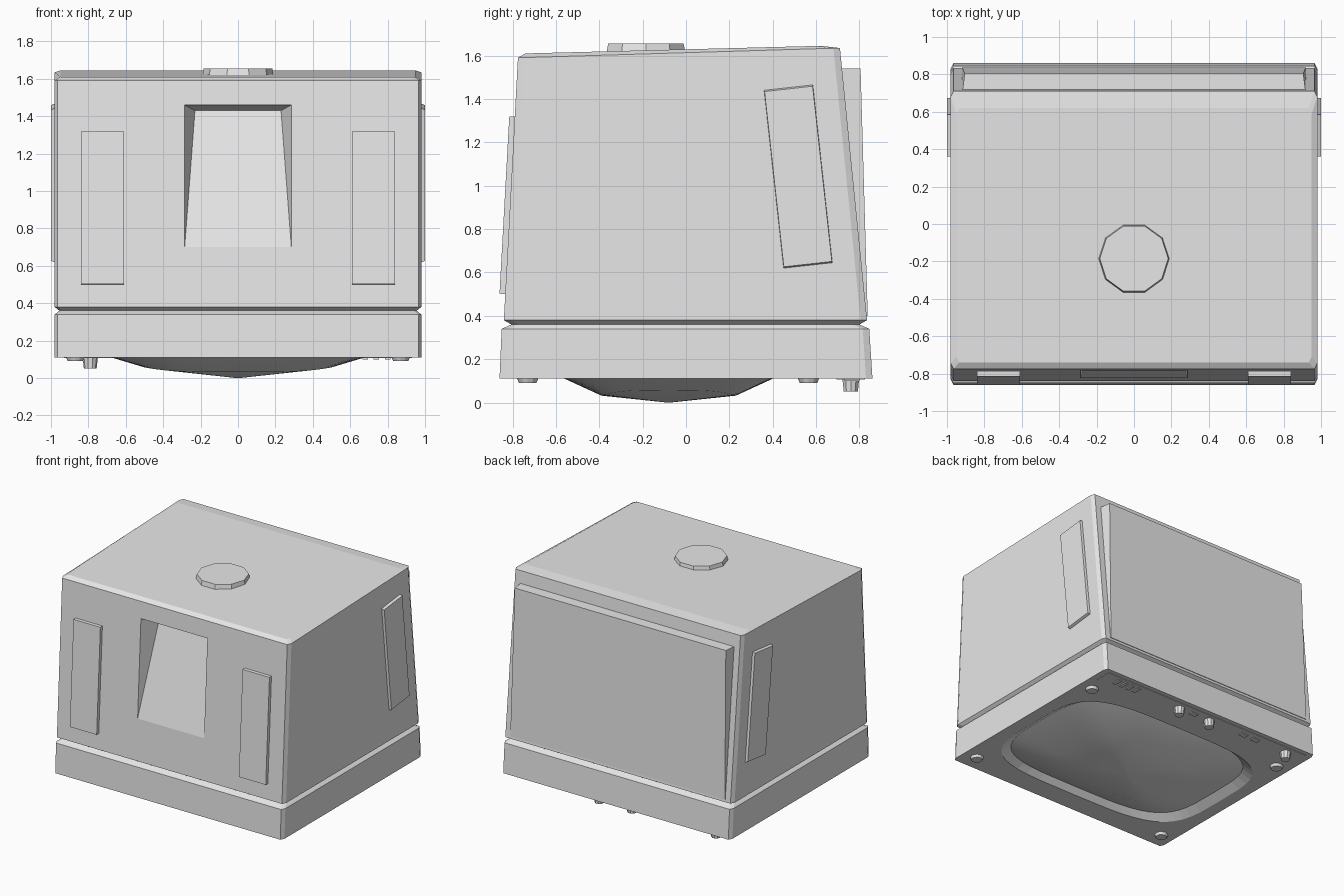
import bpy, bmesh, math
from mathutils import Vector

cube = bpy.data.objects.get("Cube")
if cube:
    bpy.data.objects.remove(cube, do_unlink=True)

grey = bpy.data.materials.new("light grey plastic")
grey.use_nodes = True
grey.diffuse_color = (0.8, 0.8, 0.8, 1)
grey.node_tree.nodes["Principled BSDF"].inputs["Base Color"].default_value = (0.8, 0.8, 0.8, 1)


def finish(name, bm):
    bmesh.ops.recalc_face_normals(bm, faces=bm.faces)
    mesh = bpy.data.meshes.new(name)
    bm.to_mesh(mesh)
    bm.free()
    mesh.materials.append(grey)
    obj = bpy.data.objects.new(name, mesh)
    bpy.context.collection.objects.link(obj)
    return obj


def loft(name, rings, cap_start=True):
    """Skin a stack of closed rings and cap the ends."""
    bm = bmesh.new()
    loops = [[bm.verts.new(p) for p in ring] for ring in rings]
    n = len(loops[0])
    for a, b in zip(loops, loops[1:]):
        for i in range(n):
            j = (i + 1) % n
            bm.faces.new((a[i], a[j], b[j], b[i]))
    if cap_start:
        bm.faces.new(loops[0])
    bm.faces.new(loops[-1])
    return finish(name, bm)


def hull(name, points):
    bm = bmesh.new()
    for p in points:
        bm.verts.new(p)
    bmesh.ops.convex_hull(bm, input=bm.verts[:])
    bmesh.ops.dissolve_limit(bm, angle_limit=0.01, verts=bm.verts[:], edges=bm.edges[:])
    return finish(name, bm)


def box(name, x, y, z0, z1, w, d):
    return hull(name, [(x + sx * w / 2, y + sy * d / 2, z)
                       for sx in (-1, 1) for sy in (-1, 1) for z in (z0, z1)])


def frustum(name, x, y, z0, z1, r0, r1, sides):
    def ring(z, r):
        return [(x + r * math.cos(i * math.tau / sides),
                 y + r * math.sin(i * math.tau / sides), z) for i in range(sides)]
    return loft(name, [ring(z0, r0), ring(z1, r1)])


def chamfered_rect(x, y0, y1, z0, z1, cx=0.015, cy=0.03):
    """Rectangle with cut corners; height runs from z0 at the front to z1 at the back."""
    pts = [(-x + cx, y0), (x - cx, y0), (x, y0 + cy), (x, y1 - cy),
           (x - cx, y1), (-x + cx, y1), (-x, y1 - cy), (-x, y0 + cy)]
    return [(px, py, z0 + (z1 - z0) * (py - y0) / (y1 - y0)) for px, py in pts]


SCREEN_Y = -0.08


def rounded(a, b, z_side, z_end, n=48):
    """Superellipse ring around the screen centre."""
    ring = []
    for i in range(n):
        c, s = math.cos(i * math.tau / n), math.sin(i * math.tau / n)
        ring.append((math.copysign(a * abs(c) ** 0.5, c),
                     SCREEN_Y + math.copysign(b * abs(s) ** 0.5, s),
                     z_side * c * c + z_end * s * s))
    return ring


def cut(obj, cutter):
    mod = obj.modifiers.new("cut", "BOOLEAN")
    mod.operation = "DIFFERENCE"
    mod.solver = "EXACT"
    mod.object = cutter
    bpy.context.view_layer.update()
    bpy.context.view_layer.objects.active = obj
    bpy.ops.object.modifier_apply(modifier=mod.name)
    bpy.data.objects.remove(cutter, do_unlink=True)


# Housing: bezel, groove and tapered case in one skin
housing = loft("housing", [
    chamfered_rect(0.98, -0.86, 0.86, 0.11, 0.11),
    chamfered_rect(0.98, -0.85, 0.845, 0.34, 0.34),
    chamfered_rect(0.955, -0.805, 0.8, 0.36, 0.36),
    chamfered_rect(0.98, -0.84, 0.835, 0.38, 0.38),
    chamfered_rect(0.98, -0.775, 0.71, 1.59, 1.635),
    chamfered_rect(0.95, -0.74, 0.62, 1.61, 1.645),
])

# Handle recess in the front wall
recess = [(s * 0.285, y, z) for s in (-1, 1)
          for y, z in ((-0.823, 0.7), (-0.9, 0.7), (-0.782, 1.46), (-0.9, 1.46))]
recess += [(s * 0.23, -0.63, 1.43) for s in (-1, 1)]
cut(housing, hull("recess_cutter", recess))

# Screen opening and curved screen
cut(housing, loft("opening_cutter", [
    rounded(0.88, 0.61, 0.03, 0.03),
    rounded(0.88, 0.61, 0.11, 0.11),
    rounded(0.81, 0.565, 0.155, 0.155)]))
screen = loft("screen", [
    rounded(0.812, 0.567, 0.153, 0.153),
    rounded(0.5, 0.31, 0.06, 0.035),
    rounded(0.01, 0.006, 0.003, 0.003)], cap_start=False)
for v in screen.data.vertices:
    v.co.z = max(v.co.z - 0.003, 0)
for p in screen.data.polygons:
    p.use_smooth = True
    if p.normal.z > 0:
        p.flip()

# Wedge panel on the back
hull("back_panel", [(s * x, y, z) for s in (-1, 1) for x, y, z in (
    (0.92, 0.69, 1.54), (0.905, 0.805, 1.54), (0.92, 0.8, 0.4), (0.92, 0.838, 0.4))])

# Raised pads on the front and the sides
side_outline = [(0.36, 1.44), (0.585, 1.465), (0.675, 0.645), (0.45, 0.62)]
centre = Vector((0.5175, 1.0425))
for s, side in ((1, "left"), (-1, "right")):
    hull("front_pad_" + side, [
        (s * x, y, z) for x in (0.61, 0.84)
        for y, z in ((-0.77, 1.32), (-0.815, 1.318), (-0.81, 0.5), (-0.86, 0.502))])
    pad = []
    for p in side_outline:
        inner = centre + (Vector(p) - centre) * 0.985
        pad += [(s * 0.96, *p), (s * 0.985, *p), (s * 1.0, *inner)]
    hull("side_pad_" + side, pad)

# Round cap on top
frustum("top_cap", 0, -0.185, 1.58, 1.655, 0.197, 0.183, 10)

# Feet
for x in (-0.87, 0.87):
    for y in (-0.73, 0.565):
        frustum("foot", x, y, 0.12, 0.09, 0.053, 0.04, 12)

# Control strip with knobs and buttons
box("control_strip", 0, 0.76, 0.106, 0.12, 1.86, 0.13)
for x in (0.21, -0.07, -0.79):
    frustum("knob", x, 0.76, 0.12, 0.05, 0.042, 0.034, 10)
for i in range(4):
    box("slim_button", 0.62 + 0.06 * i, 0.765, 0.1, 0.12, 0.03, 0.07)
for x in (0.08, -0.39, -0.5):
    box("square_button", x, 0.765, 0.1, 0.12, 0.06, 0.04)
